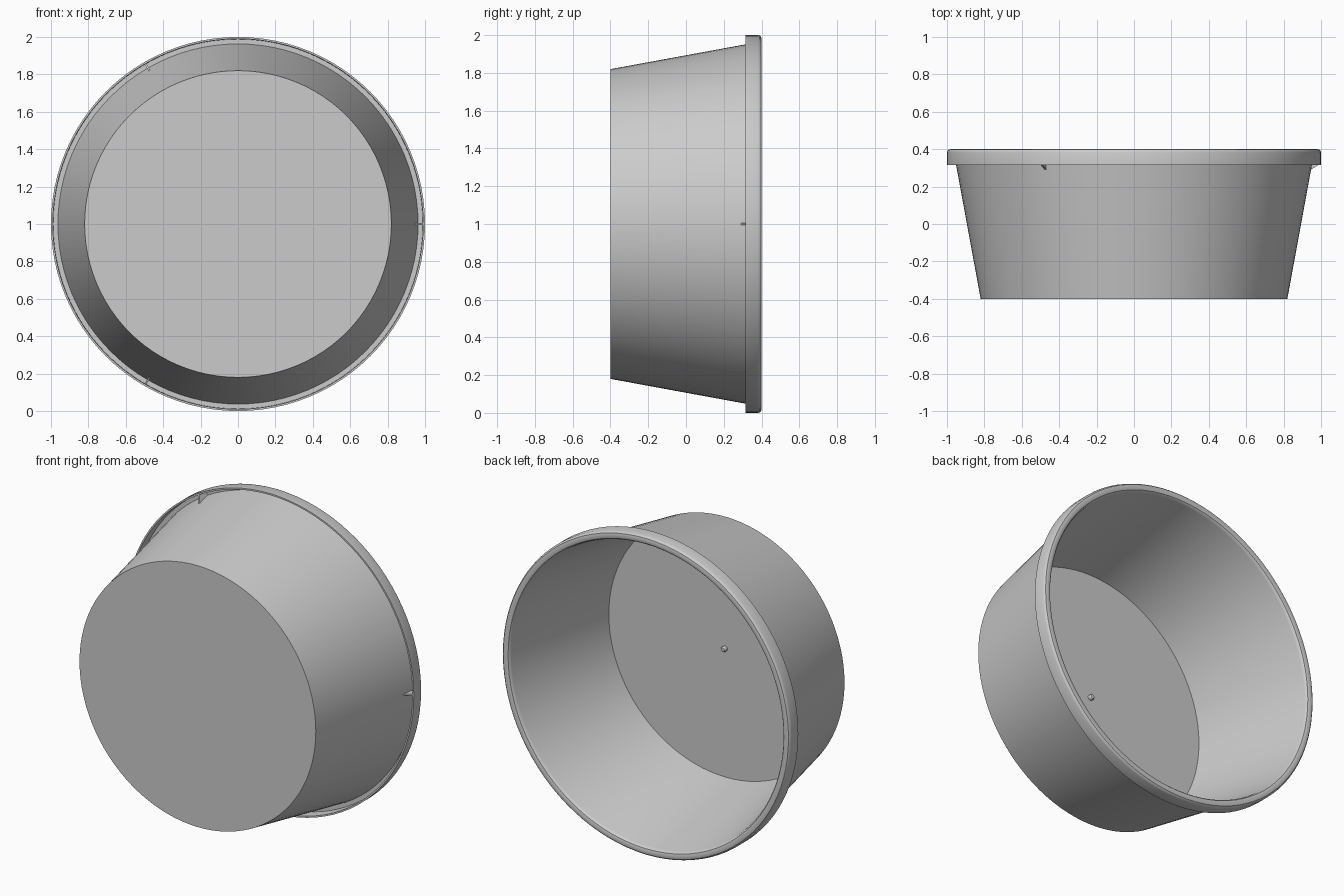
import bpy, bmesh
from math import radians, pi
from mathutils import Matrix, Vector

cube = bpy.data.objects.get("Cube")
if cube:
    bpy.data.objects.remove(cube)

grey = bpy.data.materials.new("light_grey_plastic")
grey.use_nodes = True
colour = (0.6, 0.6, 0.6, 1)
grey.diffuse_color = colour
grey.node_tree.nodes["Principled BSDF"].inputs["Base Color"].default_value = colour

CENTRE = Vector((0, 0, 1))


def finish(name, bm, angle=30):
    bmesh.ops.remove_doubles(bm, verts=bm.verts, dist=0.0001)
    bmesh.ops.recalc_face_normals(bm, faces=bm.faces)
    mesh = bpy.data.meshes.new(name)
    bm.to_mesh(mesh)
    bm.free()
    mesh.materials.append(grey)
    obj = bpy.data.objects.new(name, mesh)
    obj.location = CENTRE
    bpy.context.collection.objects.link(obj)
    bpy.ops.object.select_all(action="DESELECT")
    obj.select_set(True)
    bpy.context.view_layer.objects.active = obj
    bpy.ops.object.shade_smooth_by_angle(angle=radians(angle))
    return obj


def lathe(name, profile, steps):
    """Spin (radius, y) points about the y axis."""
    bm = bmesh.new()
    verts = [bm.verts.new((r, y, 0)) for r, y in profile]
    edges = [bm.edges.new(pair) for pair in zip(verts, verts[1:])]
    bmesh.ops.spin(bm, geom=verts + edges, cent=(0, 0, 0), axis=(0, 1, 0),
                   angle=2 * pi, steps=steps)
    return finish(name, bm)


# Tub: floor, tapered wall, hollow downturned rim with a rounded lip, inside
lathe("tub", [
    (0, -0.4), (0.82, -0.4), (0.963, 0.38), (0.988, 0.38),
    (0.99, 0.315), (1.0, 0.315), (1.0, 0.382), (0.997, 0.391),
    (0.99, 0.398), (0.98, 0.4), (0.968, 0.4), (0.957, 0.397),
    (0.95, 0.389), (0.947, 0.378), (0.806, -0.386), (0, -0.386),
], 96)

# Small moulding nub in the middle of the floor
lathe("floor_nub", [
    (0, -0.39), (0.017, -0.39), (0.017, -0.372),
    (0.012, -0.364), (0, -0.361),
], 16)

# Three thin stacking ribs tucked under the rim
for i in range(3):
    bm = bmesh.new()
    side = [(0.945, 0.29), (0.993, 0.32), (0.993, 0.382), (0.958, 0.382)]
    face = bm.faces.new([bm.verts.new((r, y, -0.005)) for r, y in side])
    moved = bmesh.ops.extrude_face_region(bm, geom=[face])["geom"]
    bmesh.ops.translate(bm, vec=(0, 0, 0.01),
                        verts=[v for v in moved if isinstance(v, bmesh.types.BMVert)])
    bmesh.ops.transform(bm, verts=bm.verts,
                        matrix=Matrix.Rotation(radians(120 * i), 4, "Y"))
    finish("rim_rib_%d" % (i + 1), bm)
